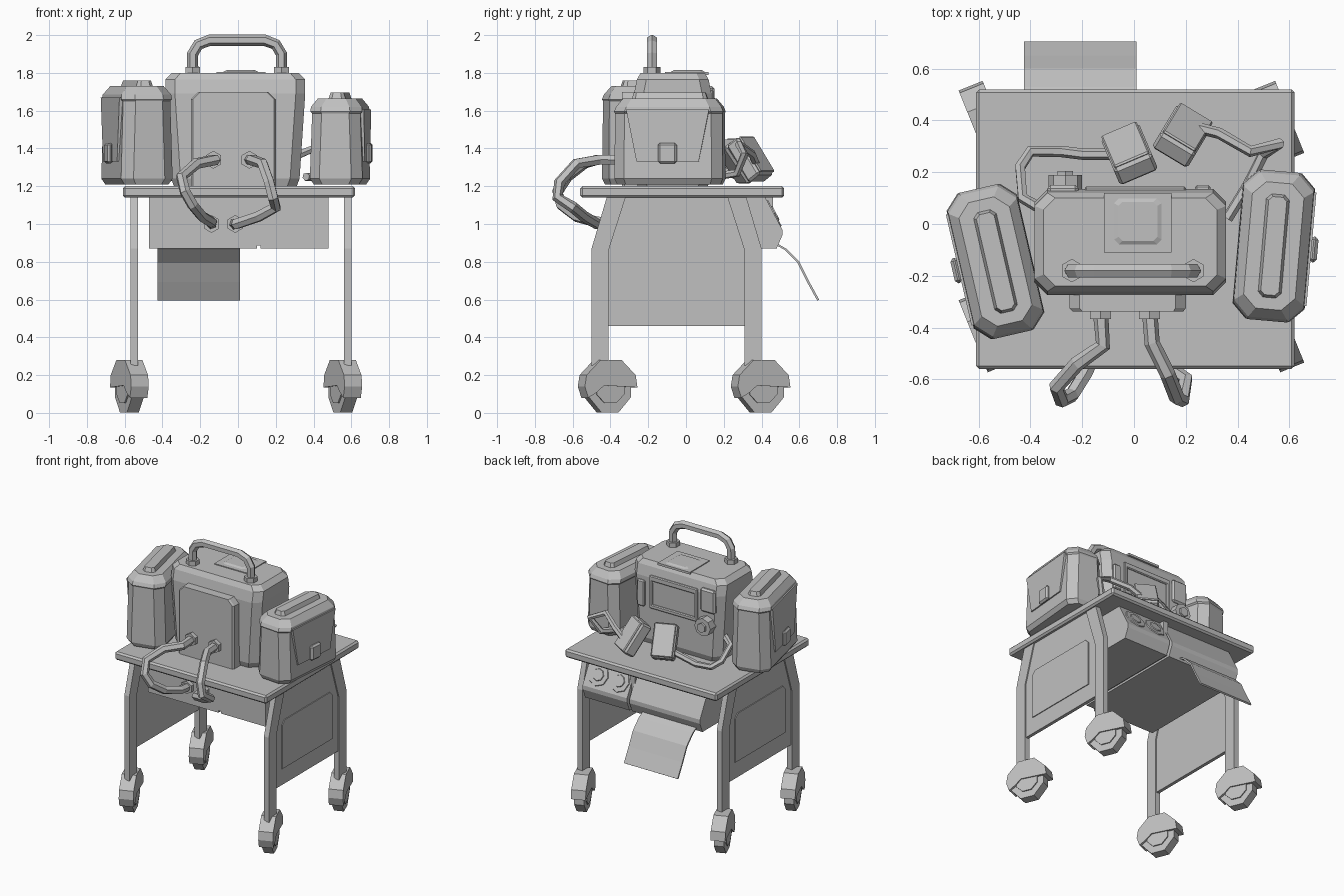
import bpy, bmesh, math
from mathutils import Vector, Matrix

if "Cube" in bpy.data.objects:
    bpy.data.objects.remove(bpy.data.objects["Cube"], do_unlink=True)

GREY = (0.53, 0.53, 0.53, 1)
mat = bpy.data.materials.new("plain_grey")
mat.use_nodes = True
mat.diffuse_color = GREY
mat.node_tree.nodes["Principled BSDF"].inputs["Base Color"].default_value = GREY


def finish(name, bm, matrix=None):
    bmesh.ops.recalc_face_normals(bm, faces=bm.faces)
    mesh = bpy.data.meshes.new(name)
    bm.to_mesh(mesh)
    bm.free()
    mesh.materials.append(mat)
    ob = bpy.data.objects.new(name, mesh)
    bpy.context.collection.objects.link(ob)
    if matrix:
        ob.matrix_world = matrix
    return ob


def rings(name, loops, matrix=None):
    """Skin a stack of equal loops and cap both ends."""
    bm = bmesh.new()
    vs = [[bm.verts.new(p) for p in loop] for loop in loops]
    n = len(vs[0])
    for a, b in zip(vs, vs[1:]):
        for i in range(n):
            bm.faces.new((a[i], a[(i + 1) % n], b[(i + 1) % n], b[i]))
    bm.faces.new(vs[0])
    bm.faces.new(vs[-1])
    return finish(name, bm, matrix)


def octagon(hx, hy, c, z):
    q = [(hx, hy - c), (hx - c, hy), (c - hx, hy), (-hx, hy - c)]
    return [(x, y, z) for x, y in q] + [(-x, -y, z) for x, y in q]


def loft(name, levels, matrix=None):
    """Chamfered block from (z, half x, half y, chamfer) levels."""
    return rings(name, [octagon(hx, hy, c, z) for z, hx, hy, c in levels], matrix)


def slab(name, pts, x0, x1, matrix=None):
    """Side profile in y, z pushed along x."""
    return rings(name, [[(x, y, z) for y, z in pts] for x in (x0, x1)], matrix)


def block(name, lo, hi, bevel=0.0, matrix=None):
    bm = bmesh.new()
    bmesh.ops.create_cube(bm, size=1)
    for v in bm.verts:
        v.co = [l + (c + 0.5) * (h - l) for c, l, h in zip(v.co, lo, hi)]
    if bevel:
        bmesh.ops.bevel(bm, geom=bm.edges[:], offset=bevel, segments=1, affect='EDGES')
    return finish(name, bm, matrix)


def disc(name, centre, radius, depth, axis, sides=6, tip=1.0):
    bm = bmesh.new()
    bmesh.ops.create_cone(bm, cap_ends=True, segments=sides, radius1=radius,
                          radius2=radius * tip, depth=depth)
    rot = Vector(axis).to_track_quat('Z', 'Y').to_matrix().to_4x4()
    return finish(name, bm, Matrix.Translation(centre) @ rot)


def tube(name, pts, radius):
    cu = bpy.data.curves.new(name, 'CURVE')
    cu.dimensions, cu.bevel_depth, cu.bevel_resolution = '3D', radius, 1
    cu.use_fill_caps = True
    sp = cu.splines.new('POLY')
    sp.points.add(len(pts) - 1)
    for p, co in zip(sp.points, pts):
        p.co = (*co, 1)
    tmp = bpy.data.objects.new(name + "_path", cu)
    bpy.context.collection.objects.link(tmp)
    bpy.context.view_layer.update()
    mesh = bpy.data.meshes.new_from_object(tmp.evaluated_get(bpy.context.evaluated_depsgraph_get()))
    bpy.data.objects.remove(tmp, do_unlink=True)
    bm = bmesh.new()
    bm.from_mesh(mesh)
    for f in bm.faces:
        f.smooth = False
    return finish(name, bm)


def place(x, y, z, yaw=0, tilt=0):
    return (Matrix.Translation((x, y, z)) @ Matrix.Rotation(math.radians(yaw), 4, 'Z')
            @ Matrix.Rotation(math.radians(tilt), 4, 'X'))


# Table top
block("table_top", (-.61, -.56, 1.14), (.62, .52, 1.2), .012)

# Legs, side panels and casters
MID = -.05
leg = [(.36, .25), (.36, .86), (.27, 1.14), (.37, 1.14), (.45, .87), (.45, .25)]
panel = [(.36, .46), (.36, .86), (.27, 1.14)]
inset = [(.29, .58), (.29, .9), (.26, .93)]
ring = [(math.cos(a), math.sin(a)) for a in (math.radians(22.5 + 45 * i) for i in range(8))]
hood = [(.15, -.005), (.14, .06), (.06, .14), (-.06, .14), (-.14, .06), (-.15, 0),
        (-.13, -.06), (-.08, -.03), (-.04, .005)]


def mirrored(half):
    return [(MID + y, z) for y, z in half] + [(MID - y, z) for y, z in half[::-1]]


for side, x, wx, out in (("right", -.55, -.575, -1), ("left", .58, .555, 1)):
    slab(side + "_panel", mirrored(panel), x - .012, x + .012)
    slab(side + "_panel_inset", mirrored(inset), x + out * .012, x + out * .018)
    for end, s, wy in (("back", 1, .395), ("front", -1, -.415)):
        slab(f"{end}_{side}_leg", [(MID + s * y, z) for y, z in leg], x - .02, x + .02)
        m = place(wx, wy, .14, 22)
        slab(f"{end}_{side}_wheel", [(.13 * c, .148 * d) for c, d in ring], -.034, .034, m)
        slab(f"{end}_{side}_hub", [(.085 * c, .085 * d - .01) for c, d in ring], -.042, .042, m)
        slab(f"{end}_{side}_hood", hood, -.05, .05, m)

# Under-table cabinet: two units, sloped rear face, dials and paper sheet
cab = [(-.37, 1.14), (-.37, .87), (.48, .87), (.51, .94), (.51, .97), (.42, 1.14)]
slab("cabinet_wide_unit", cab, -.47, .1)
slab("cabinet_narrow_unit", cab, .12, .48)
block("cabinet_joint", (.09, -.369, .885), (.13, .46, 1.14))
slope = Vector((0, .17, .09)).normalized()
for i, x in enumerate((.21, .38)):
    c = Vector((x, .465, 1.055))
    disc(f"dial_rim_{i}", c + slope * .002, .08, .008, slope, 8, .95)
    disc(f"dial_hub_{i}", c + slope * .008, .045, .008, slope, 8, .9)
sheet = [(.46, .91), (.53, .87), (.6, .8), (.65, .7), (.705, .6)]
slab("paper_sheet", sheet + [(y - .01, z - .006) for y, z in sheet[::-1]], -.425, .01)

# Machine body
loft("machine_body", [(1.2, .325, .185, .05), (1.24, .34, .2, .05), (1.69, .37, .205, .05),
                      (1.765, .37, .19, .05), (1.8, .335, .17, .045)], place(-.014, -.07, 0))
front = [(-.25, 1.2), (.2, 1.2), (.2, 1.66), (.16, 1.7), (-.21, 1.7), (-.25, 1.66)]
rings("front_plate", [[(x * s, y, z) for x, z in front]
                      for y, s in ((-.2, 1), (-.325, 1), (-.338, .95))])

# Rear face: screen frame, slot, side box, socket
for nm, lo, hi in (("top", (-.19, .1, 1.67), (.2, .145, 1.71)),
                   ("bottom", (-.19, .1, 1.47), (.2, .145, 1.5)),
                   ("right", (-.19, .1, 1.48), (-.165, .145, 1.7)),
                   ("left", (.175, .1, 1.48), (.2, .145, 1.7))):
    block("screen_frame_" + nm, lo, hi, .006)
block("rear_slot", (.235, .1, 1.47), (.295, .15, 1.66), .008)
block("rear_box", (-.335, .08, 1.56), (-.215, .15, 1.73), .012)
disc("rear_socket", (-.265, .15, 1.47), .065, .08, (0, 1, 0), 8)
disc("rear_socket_plug", (-.265, .19, 1.47), .035, .03, (0, 1, 0), 6)

# Top button in its frame
block("button_frame", (-.115, -.11, 1.79), (.145, .12, 1.806))
loft("top_button", [(0, .1, .095, .02), (.012, .075, .075, .015)], place(.015, .01, 1.802))

# Carry handle
tube("carry_handle", [(-.24, -.18, 1.8), (-.24, -.18, 1.9), (-.21, -.18, 1.95), (-.15, -.18, 1.973),
                      (.14, -.18, 1.973), (.2, -.18, 1.95), (.23, -.18, 1.9), (.23, -.18, 1.8)], .03)
for s, x in (("right", -.24), ("left", .23)):
    disc(s + "_handle_foot", (x, -.18, 1.812), .045, .04, (0, 0, 1))


# Side packs with lid, flap, clip and top strap
def pack(name, m, h, out):
    loft(name + "_pack", [(0, .12, .275, .05), (.03, .14, .288, .055), (h - .08, .128, .285, .055),
                          (h - .07, .138, .29, .06), (h - .045, .135, .28, .06), (h, .1, .245, .05)], m)
    loft(name + "_pack_strap", [(h, .045, .2, .02), (h + .03, .035, .19, .015)], m)
    flap = [(-.22, h - .06), (-.165, .12), (.165, .12), (.22, h - .06)]
    rings(name + "_pack_flap", [[(x * out, y, z) for y, z in flap] for x in (.1, .146)], m)
    a, b = sorted((out * .14, out * .17))
    block(name + "_pack_clip", (a, -.05, .11), (b, .05, .22), .012, m)


pack("left", place(.54, -.085, 1.21, -5), .455, 1)
pack("right", place(-.535, -.145, 1.21, 13), .52, -1)

# Hand paddles leaning on the machine
for s, m in (("right", place(-.02, .275, 1.335, 23, 35)), ("left", place(.19, .345, 1.345, -31, 35))):
    block(s + "_paddle_grip", (-.08, -.05, -.12), (.08, .035, .12), .012, m)
    block(s + "_paddle_plate", (-.074, .035, -.114), (.074, .048, .114), .006, m)

# Cables
tube("right_paddle_cable", [(-.06, .27, 1.28), (-.2, .27, 1.25), (-.28, .28, 1.24), (-.4, .28, 1.25),
                            (-.44, .22, 1.28), (-.43, .1, 1.35), (-.36, .06, 1.38)], .022)
tube("left_paddle_cable", [(.25, .37, 1.32), (.33, .35, 1.37), (.45, .28, 1.42), (.56, .31, 1.37),
                           (.5, .27, 1.27), (.44, .15, 1.25), (.36, .02, 1.25)], .022)
tube("right_front_cable", [(-.13, -.33, 1.34), (-.12, -.47, 1.34), (-.22, -.54, 1.32), (-.3, -.63, 1.25),
                           (-.28, -.68, 1.17), (-.24, -.66, 1.1), (-.19, -.58, 1.04), (-.14, -.47, 1.01),
                           (-.14, -.36, 1.0)], .03)
tube("left_front_cable", [(.06, -.33, 1.34), (.07, -.46, 1.34), (.13, -.58, 1.32), (.165, -.67, 1.22),
                          (.185, -.68, 1.14), (.2, -.6, 1.09), (.11, -.54, 1.04), (-.01, -.47, 1.0),
                          (-.02, -.36, 1.0)], .03)
for i, (x, y, z) in enumerate(((-.13, -.345, 1.34), (.06, -.345, 1.34), (-.14, -.375, 1), (-.015, -.375, 1))):
    disc(f"cable_plug_{i}", (x, y, z), .047, .045, (0, 1, 0))
